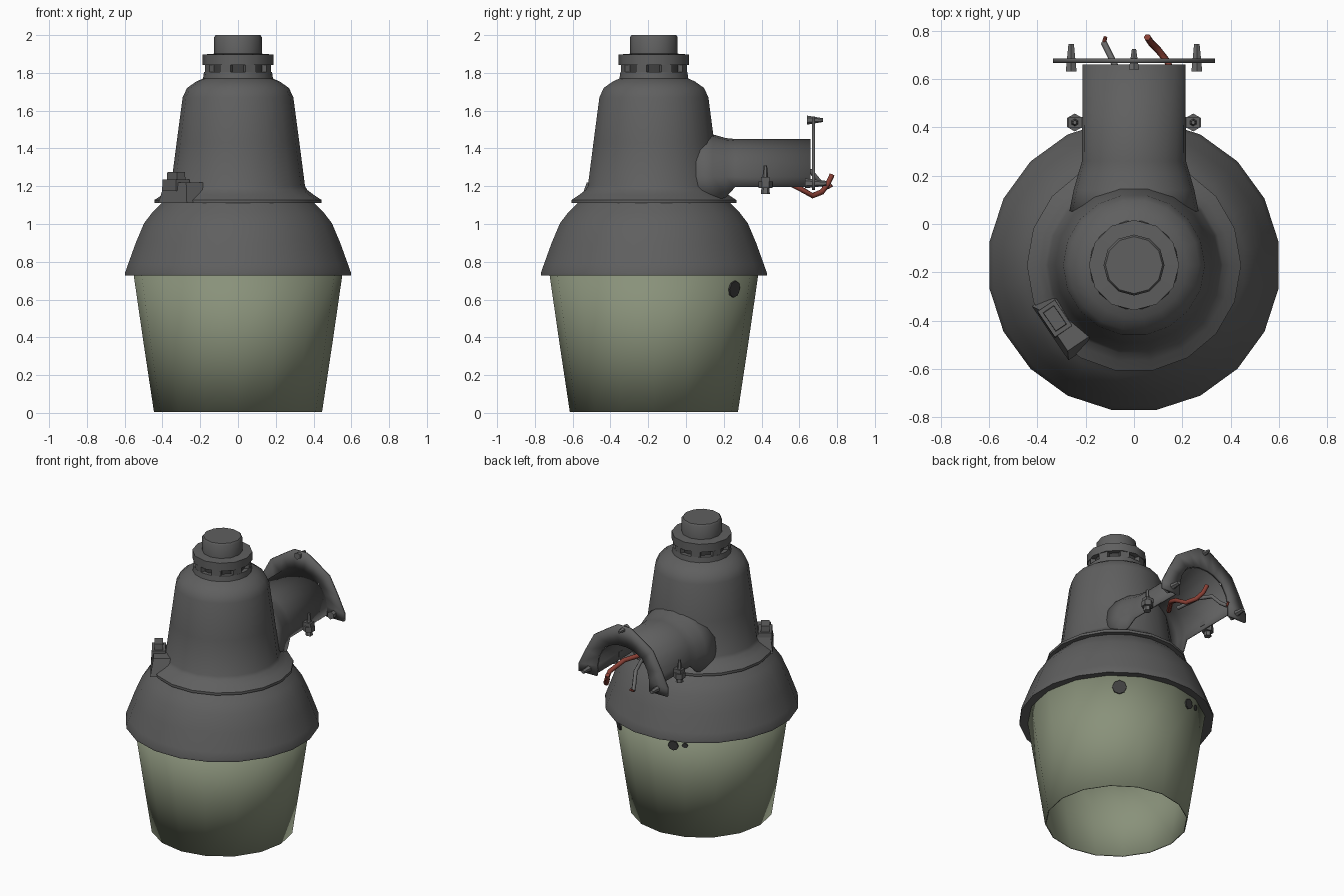
import bpy, bmesh, math
from mathutils import Vector, Matrix

if "Cube" in bpy.data.objects:
    bpy.data.objects.remove(bpy.data.objects["Cube"])

CY = -0.17  # y of the lamp axis


def material(name, rgb):
    m = bpy.data.materials.new(name)
    m.diffuse_color = (*rgb, 1)
    m.use_nodes = True
    m.node_tree.nodes["Principled BSDF"].inputs["Base Color"].default_value = m.diffuse_color
    return m


METAL = material("grey_metal", (0.115, 0.115, 0.115))
DARK = material("dark_grey", (0.05, 0.05, 0.05))
GLASS = material("pale_green", (0.25, 0.285, 0.195))
BOLT = material("bolt_grey", (0.14, 0.14, 0.14))
RED = material("wire_red", (0.25, 0.05, 0.035))


def finish(name, bm, mat, angle=42, thick=0, offset=-1):
    bmesh.ops.recalc_face_normals(bm, faces=bm.faces)
    me = bpy.data.meshes.new(name)
    bm.to_mesh(me)
    bm.free()
    ob = bpy.data.objects.new(name, me)
    bpy.context.collection.objects.link(ob)
    me.materials.append(mat)
    bpy.ops.object.select_all(action='DESELECT')
    ob.select_set(True)
    bpy.context.view_layer.objects.active = ob
    bpy.ops.object.shade_smooth_by_angle(angle=math.radians(angle))
    if thick:
        s = ob.modifiers.new("thickness", 'SOLIDIFY')
        s.thickness, s.offset = thick, offset
    return ob


def bridge(bm, rows, closed):
    for a, b in zip(rows, rows[1:]):
        n = len(a)
        for i in range(n if closed else n - 1):
            j = (i + 1) % n
            bm.faces.new((a[i], a[j], b[j], b[i]))


def lathe(name, profile, n, mat, cap=False, thick=0, phase=0.0):
    bm = bmesh.new()
    rows = [[bm.verts.new((r * math.cos(2 * math.pi * (i + phase) / n),
                           CY + r * math.sin(2 * math.pi * (i + phase) / n), z))
             for i in range(n)] for r, z in profile]
    bridge(bm, rows, True)
    if cap:
        bm.faces.new(rows[-1])
    return finish(name, bm, mat, thick=thick)


def cone(name, p, q, r1, r2, mat, n=6):
    p, q = Vector(p), Vector(q)
    d = q - p
    bm = bmesh.new()
    rot = d.to_track_quat('Z', 'Y').to_matrix().to_4x4()
    bmesh.ops.create_cone(bm, cap_ends=True, segments=n, radius1=r1, radius2=r2,
                          depth=d.length, matrix=Matrix.Translation((p + q) / 2) @ rot)
    return finish(name, bm, mat)


def box(name, size, loc, ang, mat, taper=1.0):
    bm = bmesh.new()
    bmesh.ops.create_cube(bm, size=1)
    for v in bm.verts:
        if v.co.z > 0:
            v.co.x *= taper
            v.co.y *= taper
    bmesh.ops.transform(bm, verts=bm.verts, matrix=Matrix.Translation(loc)
                        @ Matrix.Rotation(ang, 4, 'Z') @ Matrix.Diagonal((*size, 1)))
    return finish(name, bm, mat, 30)


def wire(name, pts, r, mat):
    cu = bpy.data.curves.new(name, 'CURVE')
    cu.dimensions = '3D'
    cu.bevel_depth, cu.bevel_resolution, cu.use_fill_caps = r, 1, True
    sp = cu.splines.new('POLY')
    sp.points.add(len(pts) - 1)
    for p, c in zip(sp.points, pts):
        p.co = (*c, 1)
    ob = bpy.data.objects.new(name, cu)
    bpy.context.collection.objects.link(ob)
    cu.materials.append(mat)


# Main turned parts
lathe("shade", [(0.445, 0.005), (0.50, 0.37), (0.553, 0.735)], 16, GLASS, thick=0.008)
lathe("dome", [(0.54, 0.735), (0.605, 0.727), (0.606, 0.74), (0.59, 0.785), (0.548, 0.90),
               (0.503, 1.005), (0.46, 1.06), (0.405, 1.115)], 20, METAL, phase=0.5)
lathe("housing", [(0.39, 1.11), (0.443, 1.11), (0.443, 1.127), (0.40, 1.155), (0.367, 1.18),
                  (0.355, 1.20), (0.325, 1.43), (0.293, 1.67), (0.27, 1.72),
                  (0.22, 1.755), (0.185, 1.77), (0.18, 1.805), (0.15, 1.805)], 18, METAL)
lathe("neck", [(0.155, 1.79), (0.155, 1.86)], 12, DARK)
lathe("cap_ring", [(0.15, 1.842), (0.187, 1.842), (0.187, 1.897), (0.12, 1.902)], 12, METAL)
lathe("sensor_cap", [(0.126, 1.89), (0.126, 1.99), (0.118, 2.0)], 12, METAL, cap=True)

# Small tabs under the cap
for i in range(8):
    a = 2 * math.pi * (i + 0.5) / 8
    box("cap_tab", (0.03, 0.06, 0.04),
        (0.162 * math.cos(a), CY + 0.162 * math.sin(a), 1.825), a, METAL)

# Arm: arched channel, open below, flaring into the housing
bm = bmesh.new()
rows = []
for y, w, top, bot in [(0.04, 0.27, 1.50, 1.12), (0.14, 0.25, 1.475, 1.12),
                       (0.21, 0.23, 1.455, 1.14), (0.26, 0.215, 1.45, 1.195),
                       (0.66, 0.213, 1.45, 1.195)]:
    sec = [(-w, bot)]
    for k in range(11):
        t = math.pi * (1 - k / 10)
        sec.append((w * math.cos(t), 1.25 + (top - 1.25) * math.sin(t)))
    sec.append((w, bot))
    rows.append([bm.verts.new((x, y, z)) for x, z in sec])
bridge(bm, rows, False)
finish("arm", bm, METAL, 50, thick=0.012)

# Mounting plate: arch with a top tab and two feet
outer = [(0.335, 1.18), (0.335, 1.235), (0.285, 1.34), (0.22, 1.46), (0.13, 1.52), (0.05, 1.57)]
inner = [(0.20, 1.18), (0.20, 1.25), (0.185, 1.32), (0.145, 1.39), (0.08, 1.425), (0.03, 1.437)]
bm = bmesh.new()
rows = [[bm.verts.new((x, 0.675, z))
         for x, z in pts + [(-x, z) for x, z in reversed(pts)]] for pts in (outer, inner)]
bridge(bm, rows, False)
finish("mounting_plate", bm, METAL, 30, thick=0.018, offset=0)

# Bolts and clamp screws
cone("plate_bolt_top", (0, 0.64, 1.55), (0, 0.725, 1.55), 0.024, 0.01, BOLT)
for s in (-1, 1):
    cone("plate_bolt", (s * 0.26, 0.63, 1.215), (s * 0.26, 0.745, 1.215), 0.026, 0.013, BOLT)
    cone("clamp_screw", (s * 0.245, 0.42, 1.16), (s * 0.245, 0.42, 1.31), 0.024, 0.009, BOLT)
    cone("clamp_nut", (s * 0.245, 0.42, 1.19), (s * 0.245, 0.42, 1.225), 0.037, 0.037, METAL)
    box("clamp_lug", (0.07, 0.045, 0.03), (s * 0.235, 0.42, 1.235), 0, METAL)

# Latch at the front left
A = math.radians(214)
def latch(name, size, r, z, taper, mat, side=0.0):
    box(name, size, (r * math.cos(A) - side * math.sin(A),
                     CY + r * math.sin(A) + side * math.cos(A), z), A, mat, taper)
latch("latch_base", (0.15, 0.27, 0.11), 0.37, 1.165, 0.75, METAL, 0.04)
latch("latch_block", (0.09, 0.135, 0.06), 0.395, 1.205, 0.95, METAL)
latch("latch_button", (0.055, 0.095, 0.05), 0.395, 1.25, 0.95, METAL)

# Dark spots on the shade, thin plates following the slope
for deg, z, r in [(52, 0.655, 0.045), (106, 0.67, 0.034), (114, 0.68, 0.018)]:
    a = math.radians(deg)
    rad = 0.445 + 0.108 * (z - 0.005) / 0.73
    nrm = Vector((math.cos(a), math.sin(a), -0.148)).normalized()
    p = Vector((rad * math.cos(a), CY + rad * math.sin(a), z))
    cone("shade_spot", p - nrm * 0.006, p + nrm * 0.003, r, r, DARK, 8)

# Wires
wire("red_wire", [(0.02, 0.36, 1.27), (0.12, 0.50, 1.24), (0.16, 0.60, 1.19), (0.14, 0.67, 1.15),
                  (0.10, 0.72, 1.17), (0.07, 0.75, 1.21), (0.055, 0.773, 1.26)], 0.015, RED)
wire("grey_wire", [(-0.02, 0.40, 1.29), (-0.05, 0.56, 1.30), (-0.08, 0.66, 1.28),
                   (-0.105, 0.71, 1.22), (-0.125, 0.75, 1.19)], 0.013, BOLT)
wire("grey_wire_tip", [(-0.125, 0.748, 1.19), (-0.118, 0.773, 1.205)], 0.008, RED)
